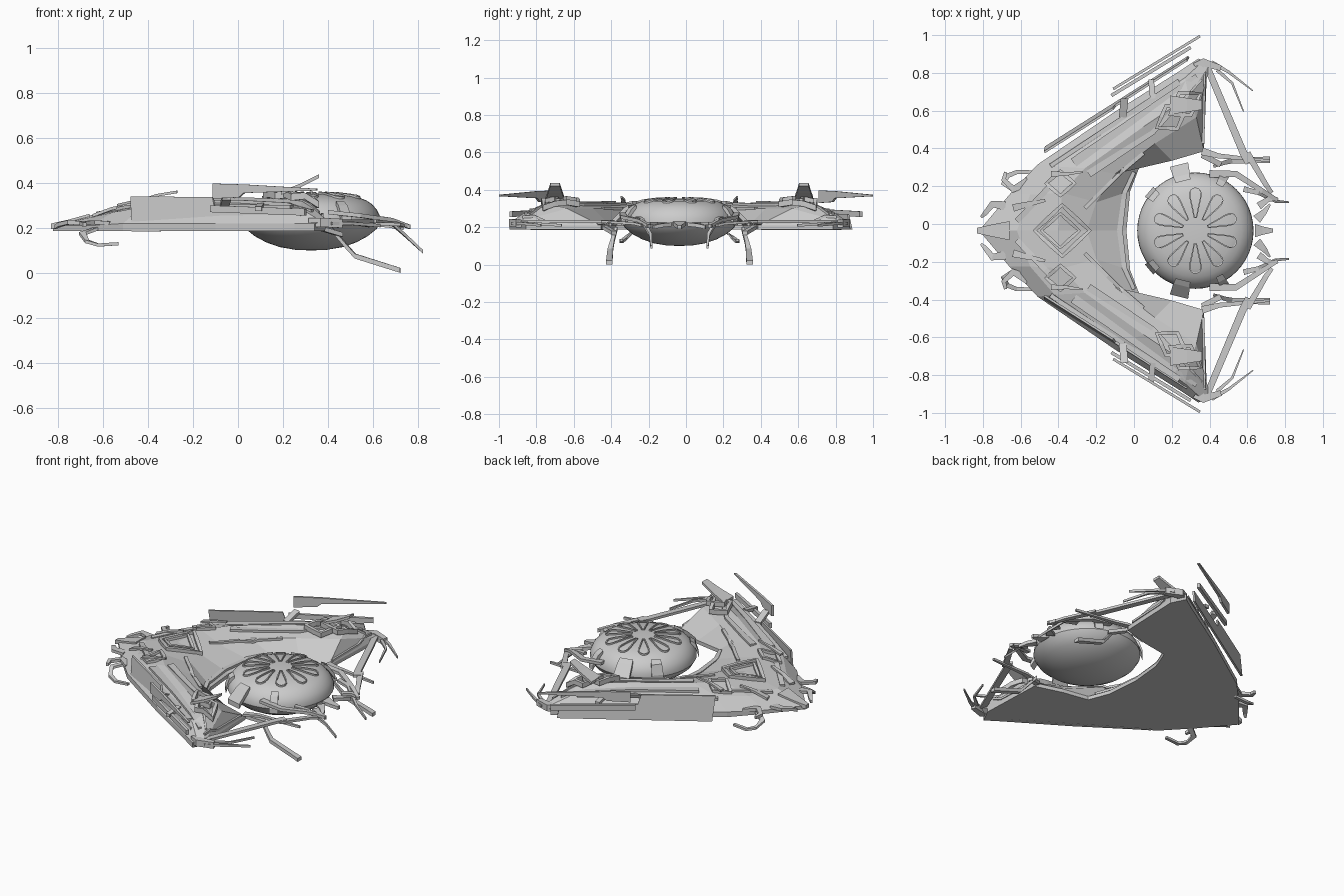
import bpy, bmesh, math
from mathutils import Vector
from mathutils.bvhtree import BVHTree

if "Cube" in bpy.data.objects:
    bpy.data.objects.remove(bpy.data.objects["Cube"])

YC = -0.035          # symmetry plane of the body
SIDES = (1, -1)


def mesh(name, verts, faces, smooth=False):
    bm = bmesh.new()
    vs = [bm.verts.new(v) for v in verts]
    for f in faces:
        bm.faces.new([vs[i] for i in f])
    bmesh.ops.remove_doubles(bm, verts=bm.verts, dist=1e-5)
    bmesh.ops.recalc_face_normals(bm, faces=bm.faces)
    tree = BVHTree.FromBMesh(bm)
    me = bpy.data.meshes.new(name)
    bm.to_mesh(me)
    bm.free()
    ob = bpy.data.objects.new(name, me)
    bpy.context.collection.objects.link(ob)
    if smooth:
        bpy.ops.object.select_all(action='DESELECT')
        ob.select_set(True)
        bpy.context.view_layer.objects.active = ob
        bpy.ops.object.shade_smooth_by_angle(angle=math.radians(35))
    return tree


def side(p, s):
    return Vector((p[0], YC + s * p[1], p[2]))


def height(tree, x, y, default=0.2):
    hit = tree.ray_cast(Vector((x, y, 2)), Vector((0, 0, -1)))[0]
    return hit.z if hit else default


def beam(name, path, w, h, closed=False):
    """Box-section sweep along a path; w is one width or (start, end)."""
    path = [Vector(p) for p in path]
    n = len(path)
    w0, w1 = w if isinstance(w, tuple) else (w, w)
    verts, faces = [], []
    for i, p in enumerate(path):
        a = path[(i - 1) % n] if closed or i else p
        b = path[(i + 1) % n] if closed or i < n - 1 else p
        d1, d2 = (p - a).xy, (b - p).xy
        d = (d1.normalized() if d1.length else d1) + (d2.normalized() if d2.length else d2)
        d = d.normalized() if d.length > 1e-4 else Vector((1, 0))
        wid = (w0 + (w1 - w0) * i / max(n - 1, 1)) / 2
        off = Vector((-d.y, d.x, 0)) * wid
        up = Vector((0, 0, h / 2))
        verts += [p + off + up, p - off + up, p - off - up, p + off - up]
    for i in range(n if closed else n - 1):
        a, b = 4 * i, 4 * ((i + 1) % n)
        faces += [(a + k, a + (k + 1) % 4, b + (k + 1) % 4, b + k) for k in range(4)]
    if not closed:
        faces += [(0, 1, 2, 3), tuple(4 * (n - 1) + k for k in range(4))]
    return mesh(name, verts, faces)


def pair(name, path, w, h):
    for s in SIDES:
        beam(name, [side(p, s) for p in path], w, h)


# ---- Arrowhead hull: cross-sections from the centre line to the wing tip
SECTIONS = [
    [(-.82, 0, .21), (-.62, 0, .265), (-.40, 0, .315), (-.25, 0, .285), (-.04, 0, .21)],
    [(-.66, .19, .21), (-.55, .19, .27), (-.38, .2, .325), (-.2, .15, .29), (-.02, .21, .21)],
    [(-.51, .35, .22), (-.42, .34, .295), (-.26, .33, .33), (-.1, .3, .305), (.03, .34, .21)],
    [(-.1, .63, .22), (-.05, .59, .305), (.05, .55, .335), (.11, .46, .30), (.2, .37, .21)],
    [(.25, .85, .22), (.27, .81, .29), (.29, .71, .325), (.33, .6, .30), (.37, .42, .21)],
    [(.34, .91, .22), (.37, .90, .23), (.4, .88, .23), (.4, .86, .23), (.385, .82, .21)]]
hull = {}
for s in SIDES:
    verts = []
    for sec in SECTIONS:
        ring = [(sec[0][0], sec[0][1], .187)] + sec + [(sec[-1][0], sec[-1][1], .187)]
        verts += [side(p, s) for p in ring]
    faces = [(7*i + k, 7*i + (k+1) % 7, 7*i + 7 + (k+1) % 7, 7*i + 7 + k)
             for i in range(5) for k in range(7)]
    hull[s] = mesh("hull_wing", verts, faces + [tuple(range(35, 42))])


def drape(points, s, lift, closed=False, n=6):
    """Resample an (x, v) path and lay it over the hull."""
    pts = list(points) + ([points[0]] if closed else [])
    out = []
    for (x0, v0), (x1, v1) in zip(pts, pts[1:]):
        for i in range(n):
            out.append((x0 + (x1 - x0) * i / n, v0 + (v1 - v0) * i / n))
    if not closed:
        out.append(pts[-1])
    return [Vector((x, YC + s*v, height(hull[1 if s*v >= 0 else -1], x, YC + s*v) + lift))
            for x, v in out]


# ---- Long armour strips laid over the wings: path, widths
RAILS = [
    ([(-.44, .34), (.24, .79)], (.03, .03)),
    ([(-.32, .36), (.33, .82)], (.05, .02)),
    ([(-.24, .30), (.10, .52), (.36, .80)], (.04, .01)),
    ([(-.62, .05), (-.44, .24)], (.03, .03)),
    ([(-.26, .12), (-.08, .30), (.05, .41)], (.02, .02)),
    ([(-.075, .0), (-.05, .2), (.0, .31)], (.03, .02)),
    ([(.365, .46), (.375, .84)], (.016, .01))]
for path, w in RAILS:
    for s in SIDES:
        beam("wing_strip", drape(path, s, .003), w, .014)


# ---- Diamond frames on the nose and interlocked frames on the wings
def frame(name, cx, cv, a, b, s, w, lift):
    beam(name, drape([(cx - a, cv), (cx, cv + b), (cx + a, cv), (cx, cv - b)], s, lift, True, 3),
         w, .024, True)


frame("nose_diamond_outer", -.38, 0, .145, .135, 1, .022, .008)
frame("nose_diamond_inner", -.39, 0, .10, .09, 1, .018, .004)
for s in SIDES:
    frame("shoulder_diamond", -.39, .25, .075, .065, s, .02, .004)
    for (x, v), z in (((.20, .60), .022), ((.27, .67), .026)):
        sq = [(x - .08, v - .055), (x + .03, v - .06), (x + .08, v + .055), (x - .03, v + .06)]
        beam("wing_lock_frame", drape(sq, s, z, True, 2), .022, .03, True)
pair("wing_raised_fin", [(.19, .665, .355), (.28, .665, .39), (.36, .665, .43)], (.10, .05), .016)
pair("shoulder_spike", [(-.44, .30, .32), (-.36, .30, .345), (-.27, .31, .36)], (.03, .008), .012)
pair("nose_spike", [(-.64, .12, .255), (-.56, .14, .285), (-.47, .16, .305)], (.04, .015), .014)


# ---- Vertical outer plates, mirrored about y = 0
def plate(name, p0, p1, profile, thick, lean=0.0):
    for s in SIDES:
        a, b = Vector((p0[0], s * p0[1], 0)), Vector((p1[0], s * p1[1], 0))
        d = (b - a).normalized()
        nrm = Vector((-d.y, d.x, 0)) * s          # points outwards
        verts = []
        for o in (-thick / 2, thick / 2):
            for t, z in profile:
                verts.append(a.lerp(b, t) + nrm * (o - lean * (z - .19)) + Vector((0, 0, z)))
        n = len(profile)
        faces = [tuple(range(n)), tuple(range(n, 2 * n))]
        faces += [(i, (i+1) % n, n + (i+1) % n, n + i) for i in range(n)]
        mesh(name, verts, faces)


plate("outer_plate", (-.50, .385), (.29, .885),
      [(.04, .185), (1, .187), (.98, .27), (.50, .28), (.48, .337), (.02, .34)], .012, .12)
plate("outer_rail", (-.12, .68), (.30, .935), [(0, .27), (1, .255), (1, .285), (0, .30)], .018)
plate("upper_blade", (-.11, .715), (.35, .995),
      [(0, .33), (.25, .335), (.3, .355), (1, .366), (1, .374), (.3, .393), (0, .397)], .014)
pair("blade_bracket", [(-.06, .60, .30), (-.05, .70, .335)], .04, .02)
pair("blade_bracket_rear", [(.10, .70, .30), (.09, .80, .285)], .03, .02)

# ---- Saucer
CX = .325
PROFILE = [(0, .100), (.07, .103), (.14, .115), (.20, .136), (.25, .163), (.29, .195), (.308, .225),
           (.306, .25), (.292, .28), (.27, .305), (.245, .322), (.2, .34), (.12, .35), (0, .354)]
N = 48
verts = [(CX + r * math.cos(2*math.pi*j/N), YC + r * math.sin(2*math.pi*j/N), z)
         for r, z in PROFILE[1:-1] for j in range(N)]
M = len(PROFILE) - 2
faces = [(i*N + j, i*N + (j+1) % N, (i+1)*N + (j+1) % N, (i+1)*N + j)
         for i in range(M - 1) for j in range(N)]
verts += [(CX, YC, PROFILE[0][1]), (CX, YC, PROFILE[-1][1])]
for j in range(N):
    faces += [(M*N, j, (j+1) % N), (M*N + 1, (M-1)*N + j, (M-1)*N + (j+1) % N)]
saucer = mesh("saucer", verts, faces, smooth=True)

# ---- Ten raised petal rims on the saucer cap
for k in range(10):
    ang = math.pi / 2 + k * math.pi / 5
    shape = [(.07, -.006), (.12, -.016), (.17, -.027)]
    shape += [(.195 + .03 * math.cos(a), .03 * math.sin(a)) for a in (-1.4, -.9, -.45, 0, .45, .9, 1.4)]
    shape += [(.17, .027), (.12, .016), (.07, .006)]
    ring = []
    for r, t in shape:
        x = CX + r * math.cos(ang) - t * math.sin(ang)
        y = YC + r * math.sin(ang) + t * math.cos(ang)
        ring.append(Vector((x, y, height(saucer, x, y) + .002)))
    beam("saucer_petal", ring, .007, .014, True)

# ---- Clamps gripping the saucer
for deg, r1, w in ((104, .36, .10), (140, .32, .07), (62, .34, .05)):
    c, sn = math.cos(math.radians(deg)), math.sin(math.radians(deg))
    pair("saucer_clamp", [(CX + r * c, r * sn, z) for r, z in ((.27, .305), (.30, .285), (r1, .225))],
         (w * .8, w), .03)

# ---- Rear struts, arms, legs and mandibles
pair("rear_strut", [(.39, .86, .23), (.58, .41, .23), (.61, .36, .23)], (.035, .045), .016)
pair("rear_strut_inner", [(.60, .41, .23), (.70, .24, .22), (.73, .2, .21)], (.035, .02), .014)
pair("rear_side_blade", [(.36, .42, .22), (.45, .395, .225), (.72, .37, .215)], (.04, .012), .014)
pair("rear_arm", [(.40, .30, .27), (.54, .30, .255), (.68, .21, .235), (.76, .16, .205)], (.04, .02), .018)
pair("rear_mandible", [(.58, .22, .25), (.66, .20, .24), (.75, .155, .16), (.82, .15, .095)], (.03, .01), .016)
pair("rear_prong", [(.66, .13, .22), (.71, .165, .22), (.76, .17, .205)], (.04, .015), .016)
pair("rear_tooth", [(.65, .06, .215), (.69, .10, .21), (.72, .14, .2)], (.05, .01), .02)
beam("rear_centre_tooth", [(.64, YC, .22), (.68, YC, .21), (.735, YC, .2)], (.07, .02), .02)
pair("landing_leg", [(.42, .34, .19), (.48, .36, .12), (.52, .37, .075), (.72, .375, .012)], (.016, .035), .022)
pair("leg_root", [(.36, .40, .20), (.46, .35, .17)], .03, .02)

# ---- Wing tip caps and feathers
pair("tip_cap", [(.33, .86, .225), (.37, .89, .225), (.46, .86, .22)], (.06, .03), .04)
pair("tip_feather_long", [(.41, .89, .22), (.50, .84, .22), (.63, .74, .21)], (.025, .006), .014)
pair("tip_feather_short", [(.44, .85, .225), (.52, .78, .22), (.58, .63, .21)], (.02, .006), .014)

# ---- Nose claws and hooks
pair("nose_hook", [(-.62, .21, .20), (-.69, .25, .175), (-.67, .29, .14), (-.62, .31, .124), (-.53, .31, .13)],
     (.035, .018), .014)
pair("nose_claw", [(-.56, .26, .22), (-.64, .22, .225), (-.69, .27, .22), (-.68, .31, .215)], (.05, .015), .018)
pair("nose_mandible", [(-.68, .13, .22), (-.75, .14, .225), (-.79, .09, .215), (-.81, .07, .205)], (.05, .012), .018)
beam("nose_tip", [(-.83, YC, .207), (-.75, YC, .225), (-.66, YC, .25)], (.03, .1), .025)
